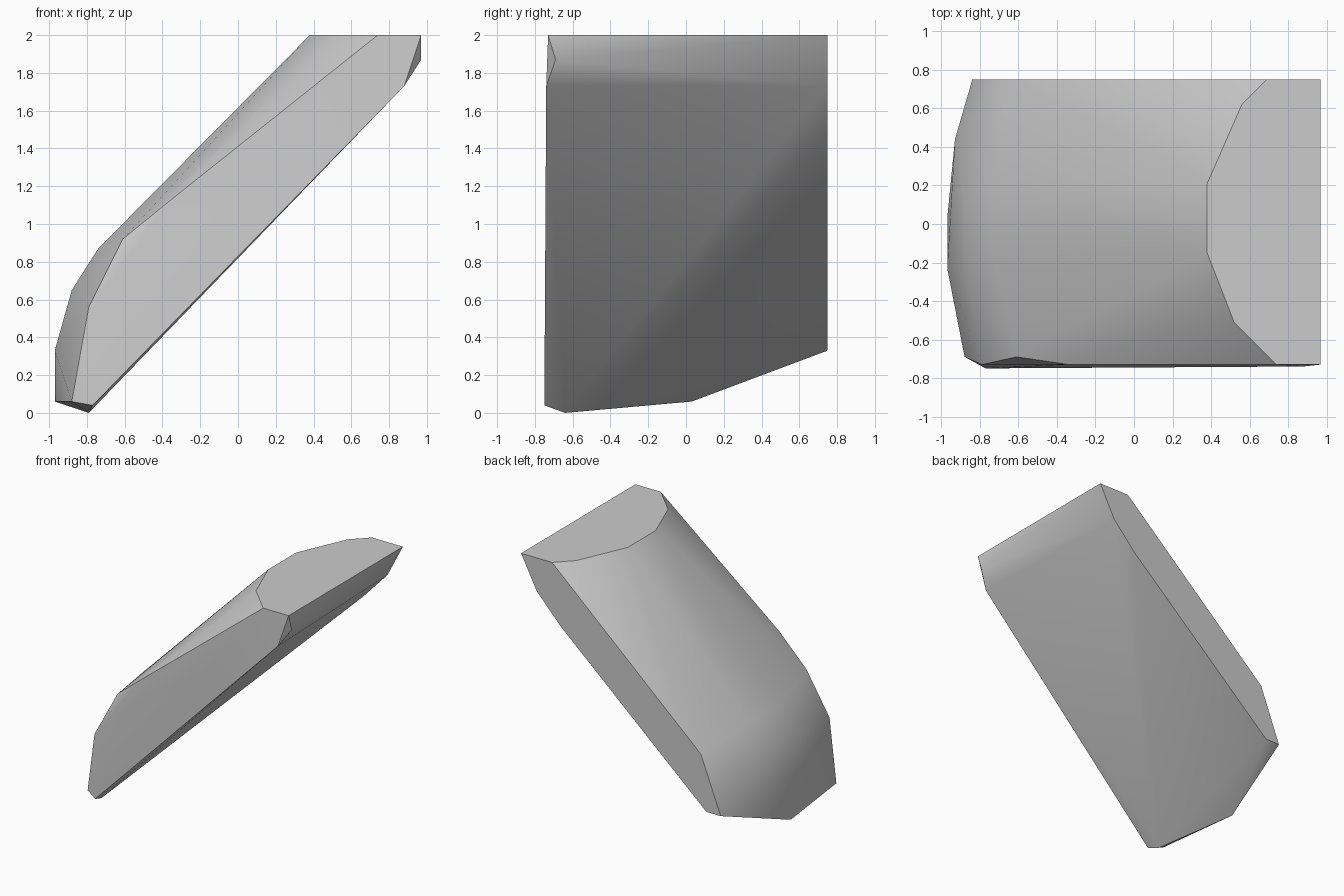
import bpy, bmesh, math

cube = bpy.data.objects.get("Cube")
if cube:
    bpy.data.objects.remove(cube, do_unlink=True)

# One stone-grey material
stone = bpy.data.materials.new("stone_grey")
stone.use_nodes = True
grey = (0.6, 0.6, 0.6, 1)
stone.diffuse_color = grey
stone.node_tree.nodes["Principled BSDF"].inputs["Base Color"].default_value = grey

# Flat level top: a half-round outline
top = [(x, y, 2) for x, y in (
    (.97, -.73), (.97, .75), (.69, .75), (.56, .62),
    (.38, .21), (.38, -.15), (.52, -.51), (.74, -.73))]

# Rounded outer shoulder where the slope bends down
shoulder = [(-.34, -.73, 1.14), (-.61, -.69, .92), (-.66, -.51, .88),
            (-.74, -.15, .87), (-.74, .21, .87), (-.66, .75, .79),
            (-.88, -.2, .65), (-.88, .1, .65), (-.79, -.73, .56)]

# Blunt lower end
foot = [(-.97, -.23, .33), (-.97, .03, .06), (-.93, .44, .47),
        (-.84, .75, .33), (-.71, .75, .33), (-.88, -.69, .06),
        (-.77, -.75, .04), (-.79, -.64, 0)]

# Slanted underside corners
underside = [(.88, -.74, 1.73), (.97, -.69, 1.87),
             (.83, .75, 1.73), (.615, .75, 1.5)]

# Wrap the sections into one solid slab
bm = bmesh.new()
for p in top + shoulder + foot + underside:
    bm.verts.new(p)
bmesh.ops.convex_hull(bm, input=list(bm.verts))
loose = [v for v in bm.verts if not v.link_faces]
bmesh.ops.delete(bm, geom=loose, context='VERTS')
bmesh.ops.dissolve_limit(bm, angle_limit=math.radians(1),
                         verts=list(bm.verts), edges=list(bm.edges))
bmesh.ops.recalc_face_normals(bm, faces=list(bm.faces))
mesh = bpy.data.meshes.new("slanted_slab")
bm.to_mesh(mesh)
bm.free()
mesh.materials.append(stone)

slab = bpy.data.objects.new("slanted_slab", mesh)
bpy.context.collection.objects.link(slab)
bpy.context.view_layer.objects.active = slab
slab.select_set(True)
bpy.ops.object.shade_smooth_by_angle(angle=math.radians(40))
